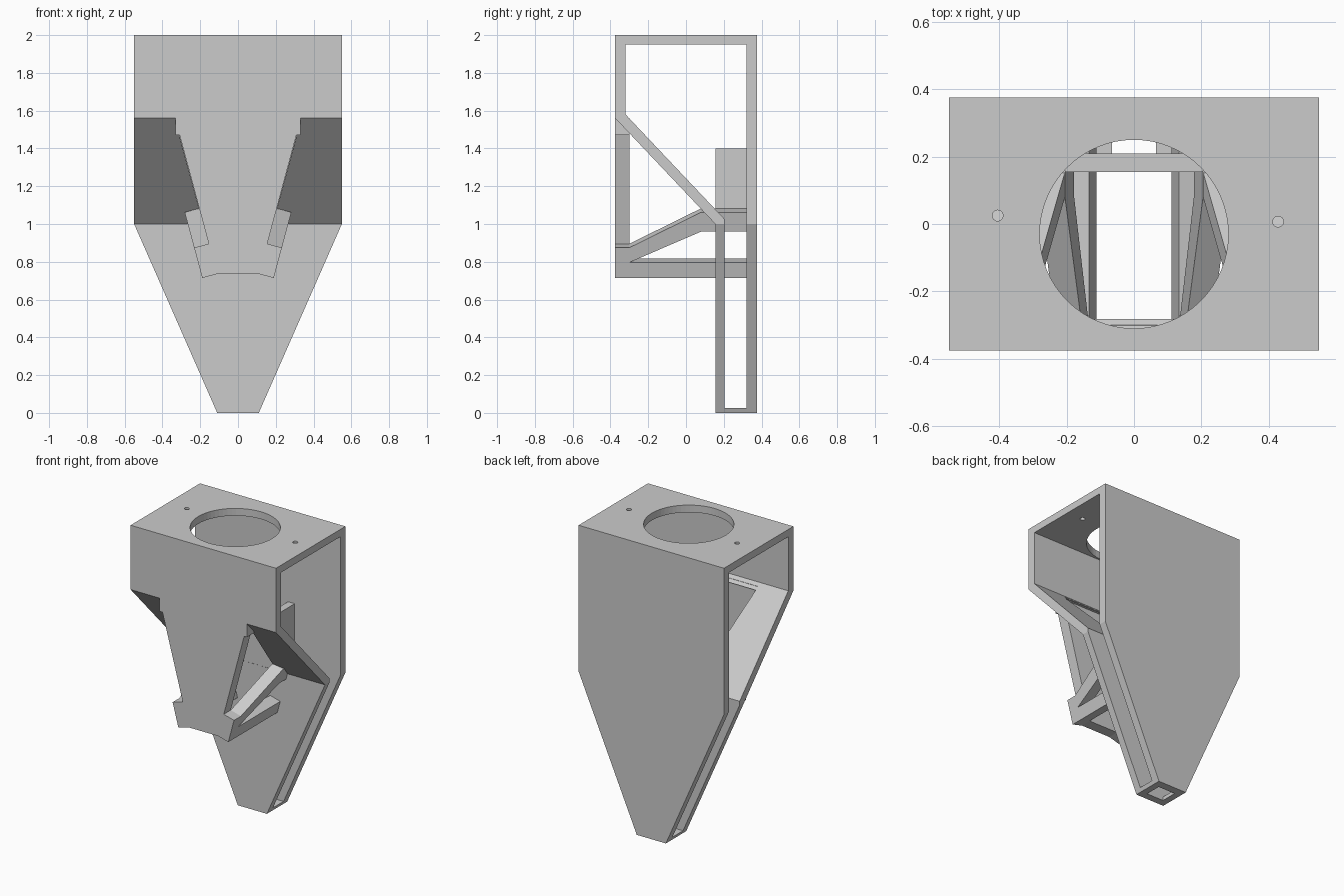
import bpy, bmesh, math
from mathutils import Vector

if "Cube" in bpy.data.objects:
    bpy.data.objects.remove(bpy.data.objects["Cube"])

TILT = math.radians(15)
V_BASE = Vector((0.112, 0, 0.735))   # inner bottom corner of the tilted side frames


def make(name, rings, placer, a, b):
    """Extrude an outline from a to b; placer maps (u, v, depth) to a 3D point."""
    bm = bmesh.new()
    lo = [bm.verts.new(placer(u, v, a)) for u, v in rings]
    hi = [bm.verts.new(placer(u, v, b)) for u, v in rings]
    n = len(rings)
    bm.faces.new(lo)
    bm.faces.new(hi[::-1])
    for i in range(n):
        j = (i + 1) % n
        bm.faces.new((lo[i], hi[i], hi[j], lo[j]))
    bmesh.ops.recalc_face_normals(bm, faces=bm.faces)
    me = bpy.data.meshes.new(name)
    bm.to_mesh(me)
    bm.free()
    ob = bpy.data.objects.new(name, me)
    bpy.context.collection.objects.link(ob)
    return ob


def side(u, v, d):
    return Vector((d, u, v))


def front(u, v, d):
    return Vector((u, d, v))


def plan(u, v, d):
    return Vector((u, v, d))


def mirrored(half):
    return half + [(-x, z) for x, z in reversed(half)]


def circle(cx, cy, r, n):
    return [(cx + r * math.cos(2 * math.pi * i / n), cy + r * math.sin(2 * math.pi * i / n))
            for i in range(n)]


def boolean(ob, cutter, op='DIFFERENCE'):
    mod = ob.modifiers.new(op, 'BOOLEAN')
    mod.operation, mod.solver, mod.object = op, 'EXACT', cutter
    bpy.context.view_layer.objects.active = ob
    bpy.ops.object.modifier_apply(modifier=mod.name)
    bpy.data.objects.remove(cutter)


# Case: bent shell profile, hollow through the sides, tapered toward the bottom
case = make("case", [(-0.375, 2), (0.375, 2), (0.375, 0), (0.155, 0), (0.155, 1.0),
                     (-0.375, 1.56)], side, -0.55, 0.55)
boolean(case, make("cavity", [(-0.32, 1.95), (0.32, 1.95), (0.32, 0.025), (0.205, 0.025),
                              (0.205, 1.025), (-0.32, 1.58)], side, -1, 1))
boolean(case, make("taper", mirrored([(0.55, 2.1), (0.55, 1.0), (0.11, 0.0), (0.088, -0.05)]),
                   front, -0.6, 0.6), 'INTERSECT')

# Round opening and two screw holes in the top, rectangular outlet in the floor
for cx, cy, r, n in ((0, -0.03, 0.28, 64), (-0.405, 0.025, 0.016, 24), (0.428, 0.007, 0.016, 24)):
    boolean(case, make("hole", circle(cx, cy, r, n), plan, 1.9, 2.1))
boolean(case, make("outlet", [(-0.065, 0.206), (0.065, 0.206), (0.065, 0.319), (-0.065, 0.319)],
                   plan, -0.1, 0.1))

# V-shaped opening through the sloping plate
boolean(case, make("chute_cut", mirrored([(0.33, 1.54), (0.112, 0.735)]), front, -0.30, 0.154))

# Front panel narrowing downward, with its shoulders at the top
make("front_panel", mirrored([(0.33, 1.56), (0.33, 1.47), (0.309, 1.47), (0.112, 0.735)]),
     front, -0.375, -0.30)

# Tilted open side frames: lower bar and rising upper arm
frame = [(-0.375, 0), (0.33, 0), (0.33, 0.085), (-0.30, 0.085), (0.08, 0.254), (0.33, 0.254),
         (0.33, 0.36), (0.08, 0.36), (-0.30, 0.166), (-0.375, 0.166)]
for s, label in ((-1, "left"), (1, "right")):
    def tilted(y, h, d):
        p = V_BASE + h * Vector((math.sin(TILT), 0, math.cos(TILT))) \
            + d * Vector((math.cos(TILT), 0, -math.sin(TILT)))
        return Vector((s * p.x, y, p.z))
    make(label + "_side_frame", frame, tilted, 0, 0.08)

# Inner duct: U-shaped wall against the back plate
make("inner_duct", [(-0.205, 0.325), (-0.205, 0.155), (0.205, 0.155), (0.205, 0.325),
                    (0.155, 0.325), (0.155, 0.21), (-0.155, 0.21), (-0.155, 0.325)],
     plan, 1.0, 1.4)
